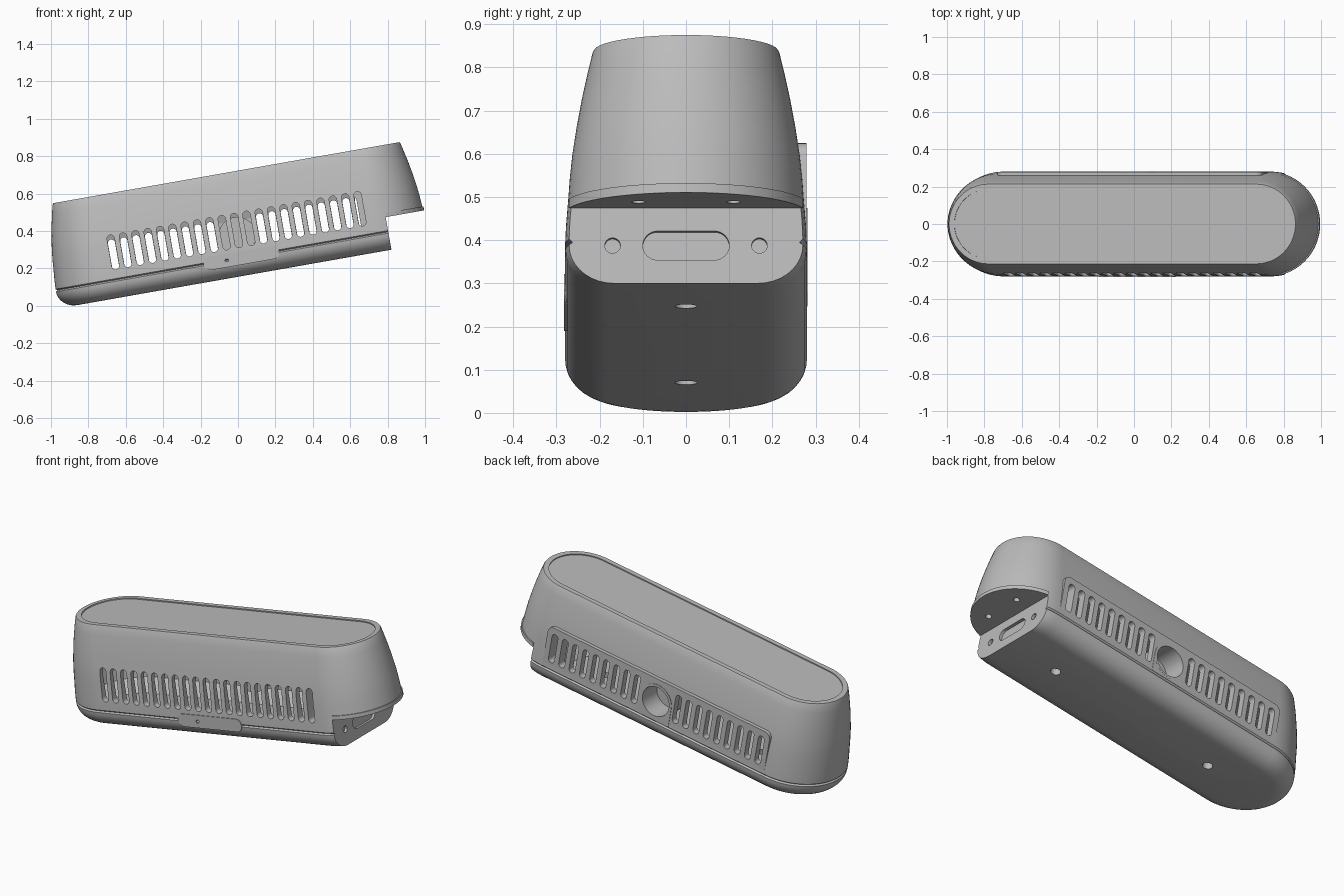
import bpy, bmesh, math
from mathutils import Matrix, Vector

if "Cube" in bpy.data.objects:
    bpy.data.objects.remove(bpy.data.objects["Cube"], do_unlink=True)

TILT = Matrix.Rotation(math.radians(-10), 4, 'Y')
MID = 0.062          # lengthwise middle of the case before tilting
HALF = 0.727         # half length of the straight sides
END = 0.86           # lengthwise position of the connector face
PITCH = 0.067        # vent spacing

grey = bpy.data.materials.new("mid_grey")
grey.use_nodes = True
grey.diffuse_color = (0.5, 0.5, 0.5, 1)
grey.node_tree.nodes["Principled BSDF"].inputs["Base Color"].default_value = (0.5, 0.5, 0.5, 1)


def outline(hx, hy, r, n=8):
    """Rounded rectangle as a list of 2D points."""
    pts = []
    for k, (sx, sy) in enumerate([(1, 1), (-1, 1), (-1, -1), (1, -1)]):
        for i in range(n + 1):
            a = (k + i / n) * math.pi / 2
            pts.append((sx * (hx - r) + r * math.cos(a), sy * (hy - r) + r * math.sin(a)))
    return pts


def solid(bm, sections):
    """Skin matching sections and cap both ends."""
    rings = [[bm.verts.new(p) for p in s] for s in sections]
    for a, b in zip(rings, rings[1:]):
        for i in range(len(a)):
            j = (i + 1) % len(a)
            bm.faces.new((a[i], a[j], b[j], b[i]))
    bm.faces.new(rings[0])
    bm.faces.new(rings[-1])


def stack(bm, profile, half=HALF, mid=MID, n=18):
    """Capsule-shaped body from (height, radius) pairs."""
    solid(bm, [[(mid + x, y, w) for x, y in outline(half + r, r, r, n)] for w, r in profile])


def across(bm, u, w, hx, hy, r, y0, y1, n=8):
    """Rounded prism running front to back."""
    solid(bm, [[(u + a, y, w + b) for a, b in outline(hx, hy, r, n)] for y in (y0, y1)])


def upright(bm, u, y, r, w0, w1):
    solid(bm, [[(u + a, y + b, w) for a, b in outline(r, r, r)] for w in (w0, w1)])


def endwise(bm, y, w, hx, hy, u0, u1):
    solid(bm, [[(u, y + a, w + b) for a, b in outline(hx, hy, hy)] for u in (u0, u1)])


def make(name, build):
    bm = bmesh.new()
    build(bm)
    bmesh.ops.remove_doubles(bm, verts=bm.verts, dist=1e-5)
    bmesh.ops.recalc_face_normals(bm, faces=bm.faces)
    mesh = bpy.data.meshes.new(name)
    bm.to_mesh(mesh)
    bm.free()
    mesh.materials.append(grey)
    ob = bpy.data.objects.new(name, mesh)
    bpy.context.collection.objects.link(ob)
    return ob


def combine(ob, build, operation='DIFFERENCE'):
    """Apply a boolean with a temporary helper."""
    tool = make("helper", build)
    tool.hide_render = True
    mod = ob.modifiers.new("bool", 'BOOLEAN')
    mod.object, mod.operation, mod.solver = tool, operation, 'EXACT'
    bpy.context.view_layer.objects.active = ob
    bpy.ops.object.modifier_apply(modifier=mod.name)
    bpy.data.objects.remove(tool, do_unlink=True)


def finish(ob):
    ob.data.transform(TILT)
    bpy.ops.object.select_all(action='DESELECT')
    ob.select_set(True)
    bpy.context.view_layer.objects.active = ob
    bpy.ops.object.shade_smooth_by_angle(angle=math.radians(25))


# Shared cuts: hollow interior and the notch under the overhanging end
def cavity(bm):
    stack(bm, [(0.19, 0.16), (0.25, 0.24), (0.45, 0.24), (0.55, 0.21)], 0.62, -0.03)


def notch(bm):
    solid(bm, [[(u, -0.5, -0.2), (u, 0.5, -0.2), (u, 0.5, 0.33), (u, -0.5, 0.33)] for u in (END, 1.3)])


# Upper shell with tapering, bulged sides
lid = make("upper_shell", lambda bm: stack(bm, [
    (0.25, 0.272), (0.257, 0.28), (0.30, 0.278), (0.36, 0.273), (0.415, 0.269), (0.47, 0.263),
    (0.535, 0.253), (0.60, 0.241), (0.66, 0.228), (0.705, 0.217), (0.712, 0.213)]))


# Flat lip around the overhanging end
def lip(bm):
    half_round = [p for p in outline(HALF + 0.28, 0.28, 0.28, 18) if MID + p[0] > END]
    half_round.sort(key=lambda p: p[1])
    solid(bm, [[(MID + x, y, w) for x, y in half_round] for w in (0.325, 0.352)])


# Raised vent panel on the back
def back_panel(bm):
    across(bm, MID, 0.382, 0.72, 0.12, 0.035, 0.2, 0.279)


combine(lid, lip, 'UNION')
combine(lid, back_panel, 'UNION')
combine(lid, cavity)
combine(lid, notch)


# Socket barrel and skirt in the middle of the back
def barrel(bm):
    across(bm, MID, 0.37, 0.1, 0.1, 0.1, 0.12, 0.2815, 12)


def skirt(bm):
    across(bm, MID, 0.312, 0.1, 0.055, 0.002, 0.25, 0.2812, 2)


combine(lid, barrel, 'UNION')
combine(lid, skirt, 'UNION')


# Vents, socket bore, top recess and screw holes
def openings(bm):
    for k in range(-10, 11):
        across(bm, MID + k * PITCH, 0.398, 0.02, 0.093, 0.02, -0.35, -0.2)
        if abs(k) > 1:
            across(bm, MID + k * PITCH, 0.382, 0.019, 0.085, 0.019, 0.18, 0.35)
    across(bm, MID, 0.37, 0.085, 0.085, 0.085, 0.15, 0.35, 12)
    stack(bm, [(0.706, 0.185), (0.75, 0.185)])
    for y in (-0.11, 0.11):
        upright(bm, 0.94, y, 0.016, 0.25, 0.38)


combine(lid, openings)


# Connector recess and its two screw holes, shared by both shells
def connector(bm):
    endwise(bm, 0, 0.242, 0.1, 0.034, END - 0.016, END + 0.1)
    for y in (-0.17, 0.17):
        endwise(bm, y, 0.242, 0.018, 0.018, END - 0.016, END + 0.1)


combine(lid, connector)
finish(lid)

# Lower tray with rounded underside
curve = [math.radians(a) for a in range(90, -1, -10)]
tray = make("lower_tray", lambda bm: stack(
    bm, [(0.243 - 0.09 * math.sin(a), 0.18 + 0.1 * math.cos(a)) for a in curve] + [(0.25, 0.272)]))
combine(tray, cavity)
combine(tray, notch)
combine(tray, connector)


def floor_holes(bm):
    for u in (-0.466, 0.553):
        upright(bm, u, 0, 0.026, 0.1, 0.22)


combine(tray, floor_holes)
finish(tray)

# Front latch tab with a pin hole
latch = make("front_latch", lambda bm: across(bm, MID, 0.249, 0.205, 0.036, 0.033, -0.283, -0.25))
combine(latch, lambda bm: across(bm, -0.017, 0.249, 0.01, 0.01, 0.01, -0.3, -0.272))
finish(latch)
